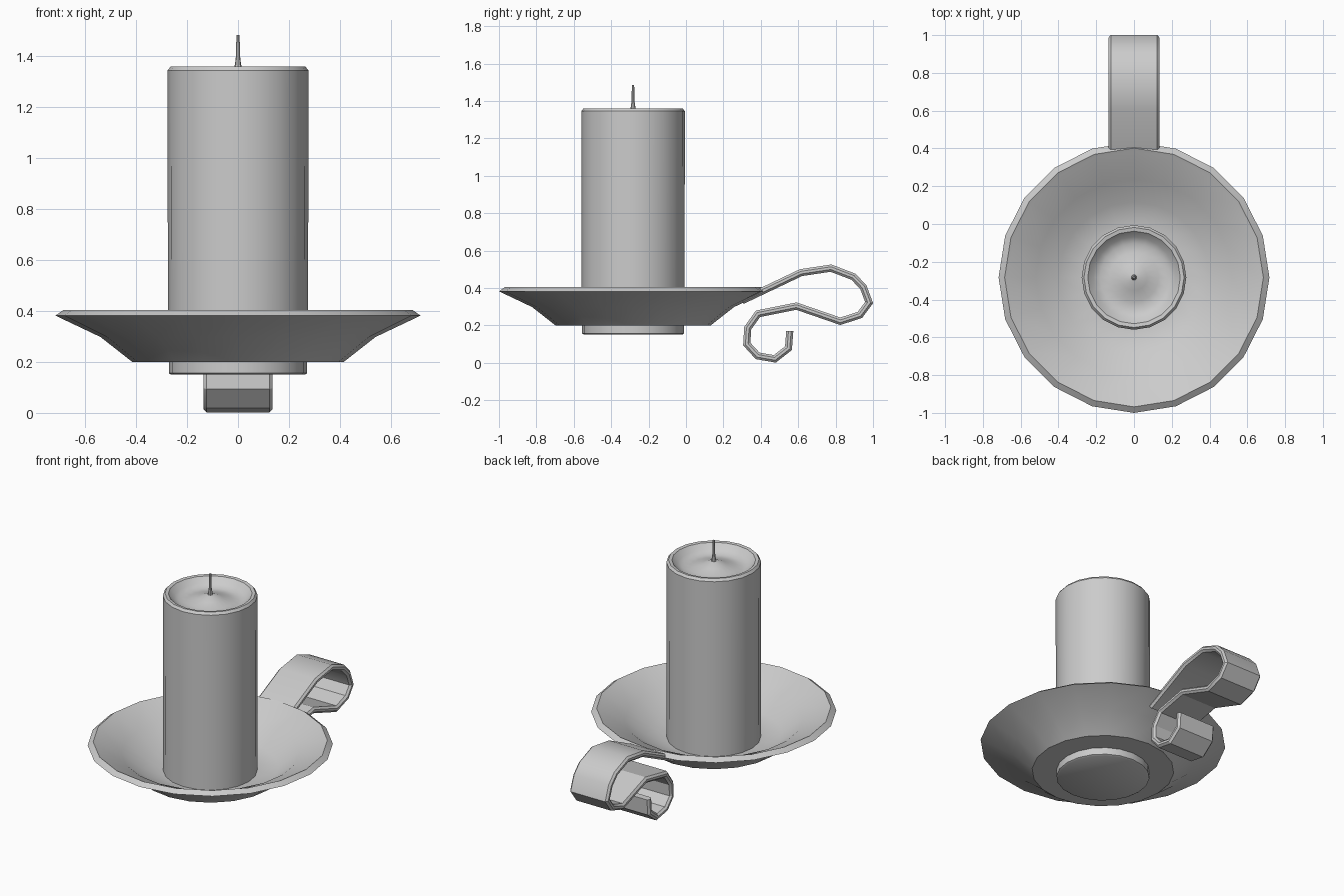
import bpy, bmesh, math
from mathutils import Vector

if "Cube" in bpy.data.objects:
    bpy.data.objects.remove(bpy.data.objects["Cube"])

CY = -0.283  # dish and candle axis
SIDES = 20


def finish(name, bm, angle):
    bmesh.ops.recalc_face_normals(bm, faces=bm.faces[:])
    me = bpy.data.meshes.new(name)
    bm.to_mesh(me)
    bm.free()
    ob = bpy.data.objects.new(name, me)
    bpy.context.collection.objects.link(ob)
    bpy.ops.object.select_all(action='DESELECT')
    bpy.context.view_layer.objects.active = ob
    ob.select_set(True)
    bpy.ops.object.shade_smooth_by_angle(angle=math.radians(angle))
    return ob


def bridge(bm, rings):
    for a, b in zip(rings, rings[1:]):
        n = len(a)
        for i in range(n):
            j = (i + 1) % n
            bm.faces.new((a[i], a[j], b[j], b[i]))
    bm.faces.new(rings[0])
    bm.faces.new(rings[-1])


def lathe(name, profile, sides=SIDES, angle=35):
    bm = bmesh.new()
    rings = []
    for r, z in profile:
        rings.append([bm.verts.new((r * math.cos(2 * math.pi * i / sides),
                                    CY + r * math.sin(2 * math.pi * i / sides), z))
                      for i in range(sides)])
    bridge(bm, rings)
    return finish(name, bm, angle)


# Dish with foot ring underneath and rolled lip
lathe("dish", [(0.262, 0.15), (0.272, 0.156), (0.272, 0.2), (0.415, 0.2),
               (0.54, 0.298), (0.717, 0.382), (0.685, 0.405), (0.668, 0.396),
               (0.52, 0.328), (0.40, 0.238), (0.27, 0.215)])

# Candle with melted hollow around a central mound
lathe("candle", [(0.275, 0.2), (0.277, 1.345), (0.265, 1.36), (0.245, 1.357),
                 (0.215, 1.325), (0.18, 1.307), (0.13, 1.312),
                 (0.07, 1.33), (0.02, 1.352)])

# Wick
lathe("wick", [(0.016, 1.345), (0.009, 1.39), (0.006, 1.485)], sides=8)

# Scrolled strap handle: side path (y, z) swept with a chamfered section
path = [Vector(p) for p in [
    (0.30, 0.332), (0.615, 0.482), (0.775, 0.506), (0.895, 0.46), (0.948, 0.405),
    (0.979, 0.322), (0.93, 0.256), (0.825, 0.222), (0.59, 0.303), (0.385, 0.262),
    (0.33, 0.185), (0.325, 0.10), (0.383, 0.037), (0.475, 0.021), (0.548, 0.078),
    (0.555, 0.17)]]
W, T, C = 0.135, 0.019, 0.012
section = [(-W, -T + C), (-W + C, -T), (W - C, -T), (W, -T + C),
           (W, T - C), (W - C, T), (-W + C, T), (-W, T - C)]
bm = bmesh.new()
rings = []
for i, p in enumerate(path):
    d1 = (p - path[i - 1]).normalized() if i else (path[1] - p).normalized()
    d2 = (path[i + 1] - p).normalized() if i < len(path) - 1 else d1
    t = (d1 + d2).normalized()
    n = Vector((-t.y, t.x)) / max(t.dot(d1), 0.5)
    rings.append([bm.verts.new((x, p.x + n.x * h, p.y + n.y * h)) for x, h in section])
bridge(bm, rings)
finish("handle", bm, 30)
